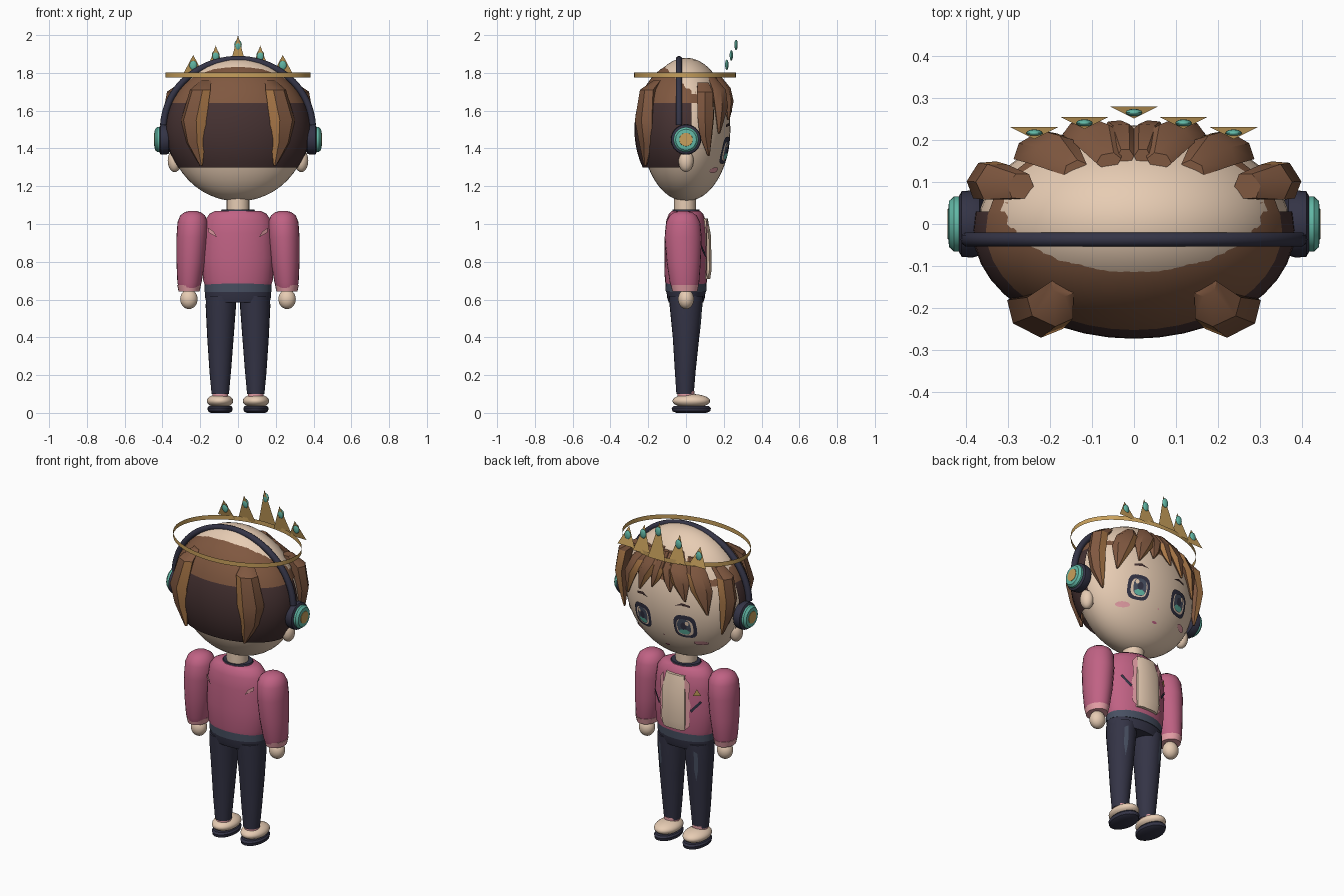
import bpy, bmesh, math
from mathutils import Matrix, Vector

if "Cube" in bpy.data.objects:
    bpy.data.objects.remove(bpy.data.objects["Cube"])


def material(name, rgb):
    lin = [((c / 255 + 0.055) / 1.055) ** 2.4 for c in rgb] + [1]
    m = bpy.data.materials.new(name)
    m.use_nodes = True
    m.diffuse_color = lin
    m.node_tree.nodes["Principled BSDF"].inputs["Base Color"].default_value = lin
    return m


HAIR = material("brown hair", (128, 88, 64))
LIGHT = material("caramel highlight", (170, 120, 72))
DARK = material("dark undercut", (70, 50, 50))
SKIN = material("skin", (232, 205, 180))
JACKET = material("rose jacket", (192, 98, 132))
PINK = material("pale pink", (228, 158, 165))
TEAL = material("teal", (98, 184, 166))
GOLD = material("gold", (200, 160, 92))
NAVY = material("navy", (52, 52, 70))
SLATE = material("slate", (72, 80, 98))


def finish(name, bm, mats, mirror=False, angle=40, recalc=True):
    if recalc:
        bmesh.ops.recalc_face_normals(bm, faces=bm.faces[:])
    me = bpy.data.meshes.new(name)
    bm.to_mesh(me)
    bm.free()
    for m in mats:
        me.materials.append(m)
    ob = bpy.data.objects.new(name, me)
    bpy.context.collection.objects.link(ob)
    bpy.ops.object.select_all(action="DESELECT")
    ob.select_set(True)
    bpy.context.view_layer.objects.active = ob
    bpy.ops.object.shade_smooth_by_angle(angle=math.radians(angle))
    if mirror:
        mod = ob.modifiers.new("Mirror", "MIRROR")
        mod.use_mirror_merge = False
    return ob


def skin(bm, rings, caps=True):
    """Bridge rings of points; returns the quads band by band."""
    vs = [[bm.verts.new(p) for p in r] for r in rings]
    n = len(vs[0])
    bands = [[bm.faces.new((a[i], a[(i + 1) % n], b[(i + 1) % n], b[i])) for i in range(n)]
             for a, b in zip(vs, vs[1:])]
    if caps:
        bm.faces.new(vs[0])
        bm.faces.new(vs[-1])
    return bands


def circle(n):
    return [(math.cos(2 * math.pi * i / n), math.sin(2 * math.pi * i / n)) for i in range(n)]


def loft(name, rings, mat, mirror=False, caps=True, n=24):
    """Stack of horizontal ellipses (cx, cy, z, rx, ry)."""
    bm = bmesh.new()
    skin(bm, [[(x + rx * c, y + ry * s, z) for c, s in circle(n)] for x, y, z, rx, ry in rings], caps)
    return finish(name, bm, [mat], mirror)


def disc_x(name, profile, mat, z=1.447, n=28):
    """Turned part around the x axis from (x, radius) pairs, on both sides."""
    bm = bmesh.new()
    skin(bm, [[(x, r * c, z + r * s) for c, s in circle(n)] for x, r in profile])
    return finish(name, bm, [mat], True)


def ball(name, c, r, mat, mirror=False, u=24, v=14):
    bm = bmesh.new()
    bmesh.ops.create_uvsphere(bm, u_segments=u, v_segments=v, radius=1,
                              matrix=Matrix.Translation(c) @ Matrix.Diagonal((*r, 1)))
    return finish(name, bm, [mat], mirror)


def head_y(x, z):
    return 0.235 * math.sqrt(max(0, 1 - (x / 0.37) ** 2 - ((z - 1.5) / 0.38) ** 2))


def torso_y(x, z):
    return 0.115 * math.sqrt(max(0, 1 - (x / 0.192) ** 2))


def leg_y(x, z):
    r = 0.045 + 0.037 * (z - 0.1) / 0.5
    return r * math.sqrt(max(0, 1 - ((x - 0.093) / r) ** 2))


def plate(name, pts, surf, off, mat, mirror=False, side=1):
    """Thin painted patch laid on a body surface."""
    bm = bmesh.new()
    put = lambda x, z: bm.verts.new((x, side * (surf(x, z) + off), z))
    rim = [put(x, z) for x, z in pts]
    mid = put(sum(p[0] for p in pts) / len(pts), sum(p[1] for p in pts) / len(pts))
    for i, a in enumerate(rim):
        f = bm.faces.new((a, rim[(i + 1) % len(rim)], mid))
        f.normal_update()
        if f.normal.y * side < 0:
            f.normal_flip()
    return finish(name, bm, [mat], mirror, recalc=False)


def oval(cx, cz, w, h, p=1.0, n=20):
    q = lambda t: math.copysign(abs(t) ** p, t)
    return [(cx + w * q(c), cz + h * q(s)) for c, s in circle(n)]


def lock(name, path):
    """Six-sided tapering hair lock; path entries are (x, y, z, half width, half depth)."""
    bm = bmesh.new()
    rings = []
    for x, y, z, w, d in path:
        out = Vector((x / 0.15, y / 0.07, 0)).normalized()
        side = Vector((-out.y, out.x, 0))
        rings.append([Vector((x, y, z)) + side * w * c + out * d * s for c, s in circle(6)])
    for band in skin(bm, rings)[1:]:
        faces = [f for f in band[:3]]
        min(faces, key=lambda f: abs(f.calc_center_median().x)).material_index = 1
    finish(name, bm, [HAIR, LIGHT], True, 35)


# Head, ears and neck
ball("head", (0, 0, 1.5), (0.37, 0.235, 0.38), SKIN, u=40, v=24)
ball("ear", (0.335, 0, 1.335), (0.037, 0.04, 0.06), SKIN, True)
loft("neck", [(0, -.005, 1.03, .06, .058), (0, -.005, 1.17, .06, .058)], SKIN)

# Hair cap: brown crown above, dark undercut at the back below
bm = bmesh.new()
bmesh.ops.create_uvsphere(bm, u_segments=40, v_segments=26, radius=1,
                          matrix=Matrix.Translation((0, -0.015, 1.5)) @ Matrix.Diagonal((.383, .258, .36, 1)))
for co, no in (((0, 0, 1.30), (0, 0, 1)), ((0, 0, 1.64), (0, 0, 1)), ((0, .03, 0), (0, 1, 0))):
    bmesh.ops.bisect_plane(bm, geom=bm.verts[:] + bm.edges[:] + bm.faces[:], plane_co=co, plane_no=no)
drop = []
for f in bm.faces:
    c = f.calc_center_median()
    if c.z < 1.30 or (c.z < 1.64 and c.y > .03):
        drop.append(f)
    f.material_index = 1 if c.z < 1.64 else 0
bmesh.ops.delete(bm, geom=drop, context="FACES")
finish("hair_cap", bm, [HAIR, DARK])

# Hair locks
lock("back_lock", [(.17, -.15, 1.76, .03, .02), (.20, -.20, 1.71, .06, .04), (.235, -.215, 1.55, .075, .05),
                   (.225, -.205, 1.43, .055, .04), (.195, -.215, 1.31, .008, .008)])
lock("side_lock", [(.27, .09, 1.75, .035, .03), (.33, .10, 1.70, .05, .045), (.355, .105, 1.57, .052, .04),
                   (.345, .105, 1.47, .04, .03), (.325, .12, 1.36, .006, .006)])
lock("outer_fringe_lock", [(.14, .13, 1.78, .03, .02), (.19, .17, 1.71, .06, .035), (.235, .185, 1.62, .06, .03),
                           (.265, .175, 1.48, .006, .006)])
lock("inner_fringe_lock", [(.06, .15, 1.80, .03, .02), (.085, .205, 1.72, .06, .03), (.12, .225, 1.65, .052, .025),
                           (.15, .225, 1.55, .006, .006)])
lock("centre_fringe_lock", [(.02, .16, 1.79, .02, .02), (.03, .215, 1.71, .04, .025), (.045, .228, 1.64, .03, .02),
                            (.06, .238, 1.59, .005, .005)])

# Face details
ex, ez = 0.14, 1.39
plate("eye_outline", oval(ex, ez, .064, .072, .65), head_y, .005, NAVY, True)
plate("eye_inner", oval(ex, ez - .004, .047, .052, .7), head_y, .007, SKIN, True)
plate("iris", oval(ex - .003, ez, .038, .05, .8), head_y, .009, SLATE, True)
plate("iris_glow", oval(ex - .003, ez - .031, .03, .016), head_y, .011, TEAL, True)
plate("pupil", oval(ex - .003, ez + .005, .017, .024), head_y, .011, NAVY, True)
plate("eye_glint", oval(ex + .018, ez + .026, .011, .013), head_y, .013, SKIN, True)
plate("eyebrow", [(.09, 1.515), (.13, 1.535), (.175, 1.525), (.175, 1.513), (.13, 1.52)], head_y, .006, DARK, True)
plate("cheek", oval(.205, 1.285, .036, .015), head_y, .006, PINK, True)
plate("mouth", oval(0, 1.235, .016, .006), head_y, .005, JACKET)
plate("nose", oval(0, 1.305, .006, .005), head_y, .005, PINK)

# Headphones
bm = bmesh.new()
arc = [math.radians(3 + 174 * i / 40) for i in range(41)]
skin(bm, [[((.395 + .018 * c) * math.cos(a), -.037 + .018 * s, 1.505 + (.367 + .018 * c) * math.sin(a))
           for c, s in circle(10)] for a in arc])
finish("headphone_band", bm, [NAVY])
disc_x("ear_cup", [(.355, .05), (.367, .075), (.385, .08), (.41, .078), (.42, .06)], NAVY)
disc_x("ear_cup_ring", [(.40, .055), (.41, .066), (.428, .066), (.440, .055), (.442, .036)], TEAL)
disc_x("ear_cup_centre", [(.437, .037), (.444, .035)], GOLD)

# Crown: thin band, spikes and gems
loft("crown_band", [(0, -.005, 1.776, .385, .27), (0, -.005, 1.802, .385, .27)], GOLD, caps=False, n=48)
for label, x, y, top in (("centre", 0, .265, 2.0), ("middle", .118, .24, 1.945), ("outer", .237, .216, 1.895)):
    bm = bmesh.new()
    bm.faces.new([bm.verts.new(p) for p in ((x + .058, y + .015, 1.785), (x - .058, y + .015, 1.785),
                                            (x, y - .014, top))])
    finish(label + "_crown_spike", bm, [GOLD], x > 0, recalc=False)
    ball(label + "_crown_gem", (x, y, top - .052), (.02, .009, .028), TEAL, x > 0, 12, 8)

# Jacket body
loft("jacket_body", [(0, 0, .665, .172, .105), (0, 0, .70, .184, .112), (0, 0, .82, .192, .115),
                     (0, 0, .95, .186, .112), (0, 0, 1.02, .175, .104), (0, 0, 1.055, .15, .09),
                     (0, 0, 1.07, .12, .075)], JACKET)
loft("collar", [(0, 0, 1.06, .095, .075), (0, 0, 1.078, .085, .07)], NAVY)

# Shirt panel standing proud of the chest
bm = bmesh.new()
skin(bm, [[(-w, .06, z), (-w, y - .012, z), (-w * .6, y, z), (w * .6, y, z), (w, y - .012, z), (w, .06, z)]
          for z, w, y in ((.71, .07, .128), (.76, .076, .136), (.94, .074, .132), (1.03, .06, .115))])
finish("shirt_panel", bm, [SKIN])
plate("lapel", [(.07, 1.03), (.10, .99), (.088, .93), (.104, .86), (.09, .80), (.10, .74), (.07, .71)],
      torso_y, .006, PINK, True)
plate("chest_slash", [(.10, .835), (.15, .895), (.158, .885), (.108, .822)], torso_y, .008, NAVY, True)
plate("chest_badge", [(-.115, .925), (-.155, .925), (-.135, .965)], torso_y, .008, GOLD)
plate("back_patch", [(.112, .93), (.155, .955), (.158, .98), (.128, .96)], torso_y, .006, PINK, True, -1)

# Arms
loft("sleeve", [(.258, -.008, .66, .056, .068), (.257, -.008, .69, .064, .078), (.25, -.012, .80, .076, .09),
                (.244, -.015, .93, .082, .098), (.24, -.015, 1.01, .08, .09), (.24, -.015, 1.045, .066, .072),
                (.24, -.015, 1.063, .042, .046), (.24, -.015, 1.07, .015, .016)], JACKET, True)
loft("cuff", [(.259, -.006, .642, .055, .066), (.259, -.006, .676, .063, .074)], PINK, True)
ball("hand", (.26, 0, .602), (.046, .042, .052), SKIN, True)

# Trousers
loft("waistband", [(0, 0, .64, .176, .107), (0, 0, .685, .177, .109)], SLATE)
loft("hips", [(0, 0, .585, .168, .092), (0, 0, .61, .174, .1), (0, 0, .65, .175, .104)], NAVY)
loft("leg", [(.094, -.005, .10, .046, .046), (.094, -.004, .22, .057, .055), (.093, 0, .40, .07, .07),
             (.091, 0, .56, .08, .086), (.09, 0, .62, .08, .09)], NAVY, True)
plate("trouser_tear", [(.112, .585), (.132, .57), (.13, .47), (.118, .40), (.108, .48)], leg_y, .008, SLATE, True)

# Feet
loft("sock", [(.094, 0, .07, .042, .044), (.094, 0, .115, .042, .044)], PINK, True)
ball("shoe", (.095, .028, .063), (.07, .1, .037), SKIN, True)
loft("sole", [(.095, .028, 0, .05, .08), (.095, .028, .009, .064, .1), (.095, .028, .026, .067, .104),
              (.095, .028, .036, .06, .094)], NAVY, True)
